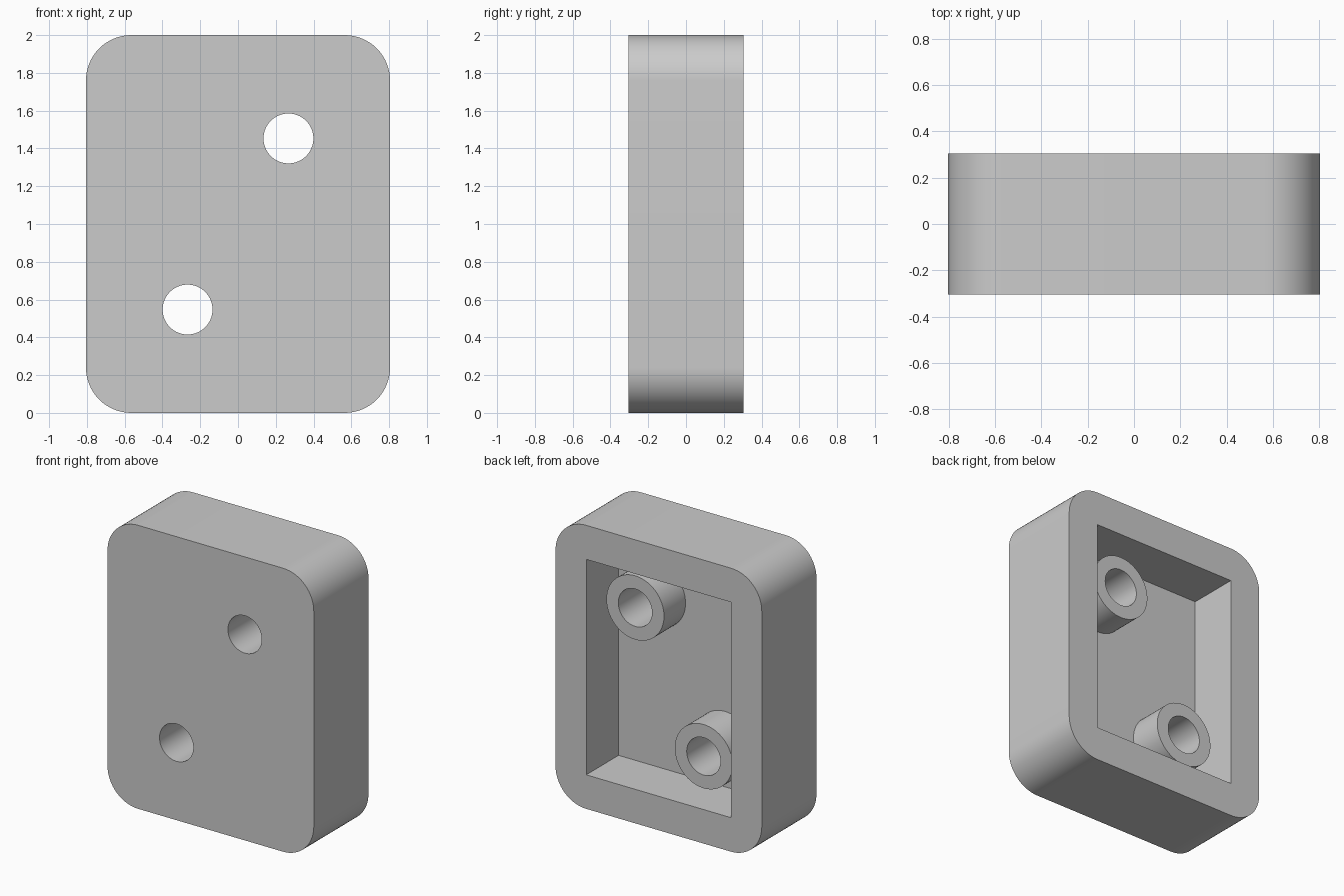
import bpy
import bmesh
from math import pi, radians
from mathutils import Matrix, Vector

default = bpy.data.objects.get("Cube")
if default:
    bpy.data.objects.remove(default, do_unlink=True)

WIDTH, DEPTH, HEIGHT = 1.61, 0.61, 2.0
BACK = DEPTH / 2
WALL = 0.24
FLOOR_Y = -0.055
BOSS_END = 0.185
BOSS_R, HOLE_R = 0.225, 0.132
HOLES = [(0.267, 1.453), (-0.267, 0.547)]

grey = bpy.data.materials.new("plain grey")
grey.use_nodes = True
colour = (0.6, 0.6, 0.6, 1)
grey.diffuse_color = colour
grey.node_tree.nodes["Principled BSDF"].inputs["Base Color"].default_value = colour


def make_object(name, bm):
    mesh = bpy.data.meshes.new(name)
    bm.to_mesh(mesh)
    bm.free()
    obj = bpy.data.objects.new(name, mesh)
    bpy.context.collection.objects.link(obj)
    mesh.materials.append(grey)
    return obj


def block(name, size, centre, radius=0):
    """Box whose four front-to-back edges may be rounded."""
    bm = bmesh.new()
    bmesh.ops.create_cube(bm, size=1, matrix=Matrix.Translation(centre) @ Matrix.Diagonal((*size, 1)))
    if radius:
        edges = [e for e in bm.edges
                 if abs((e.verts[0].co - e.verts[1].co).normalized().y) > 0.9]
        bmesh.ops.bevel(bm, geom=edges, offset=radius, segments=16, profile=0.5, affect='EDGES')
    return make_object(name, bm)


def cylinder(name, radius, x, z, y0, y1):
    """Round bar running front to back."""
    bm = bmesh.new()
    place = Matrix.Translation(Vector((x, (y0 + y1) / 2, z))) @ Matrix.Rotation(pi / 2, 4, 'X')
    bmesh.ops.create_cone(bm, cap_ends=True, segments=64, radius1=radius, radius2=radius,
                          depth=y1 - y0, matrix=place)
    return make_object(name, bm)


def combine(target, tool, operation):
    tool.hide_render = True
    mod = target.modifiers.new(tool.name, 'BOOLEAN')
    mod.operation = operation
    mod.solver = 'EXACT'
    mod.object = tool
    bpy.context.view_layer.objects.active = target
    bpy.ops.object.modifier_apply(modifier=mod.name)
    bpy.data.objects.remove(tool, do_unlink=True)


# Rounded housing, hollowed from the back
housing = block("housing", (WIDTH, DEPTH, HEIGHT), (0, 0, HEIGHT / 2), WALL)
over = 0.1
cavity_depth = BACK - FLOOR_Y + over
cavity = block("cavity_cutter", (WIDTH - 2 * WALL, cavity_depth, HEIGHT - 2 * WALL),
               (0, FLOOR_Y + cavity_depth / 2, HEIGHT / 2))
combine(housing, cavity, 'DIFFERENCE')

# Screw bosses rising from the cavity floor, each with a through hole
for x, z in HOLES:
    combine(housing, cylinder("boss", BOSS_R, x, z, FLOOR_Y - 0.1, BOSS_END), 'UNION')
    combine(housing, cylinder("hole_cutter", HOLE_R, x, z, -1, 1), 'DIFFERENCE')

# Smooth rounded walls, sharp rims
bpy.ops.object.select_all(action='DESELECT')
housing.select_set(True)
bpy.context.view_layer.objects.active = housing
bpy.ops.object.shade_smooth_by_angle(angle=radians(30))
